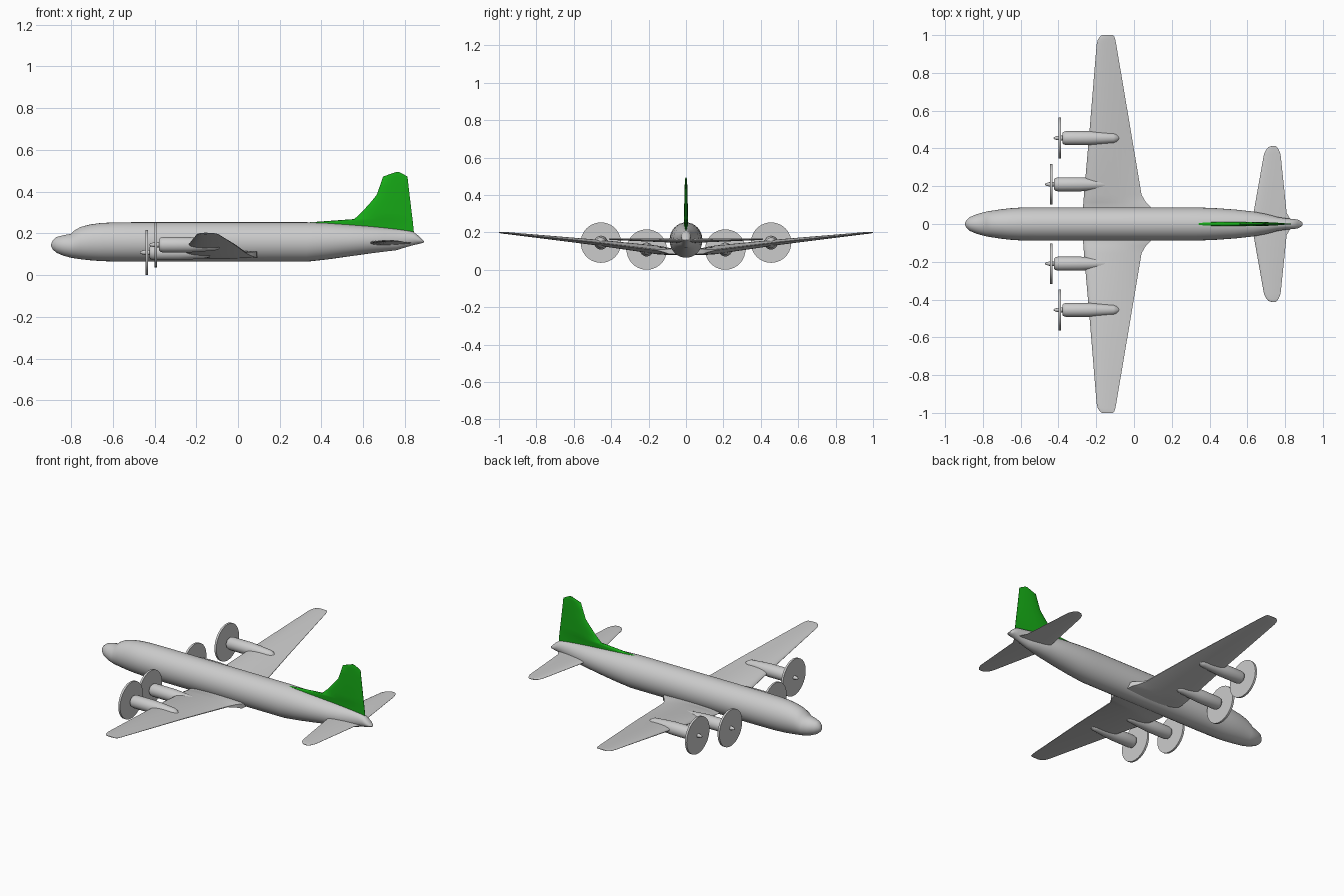
import bpy, bmesh, math


def material(name, rgb):
    m = bpy.data.materials.new(name)
    m.diffuse_color = (*rgb, 1)
    return m


GREY = material("light grey", (0.6, 0.6, 0.6))
GREEN = material("tail green", (0.008, 0.4, 0.008))


def loft(name, rings, mat, mirror=False, angle=40):
    """Skin a list of equal-length closed rings and cap both ends."""
    bm = bmesh.new()
    vs = [[bm.verts.new(p) for p in r] for r in rings]
    n = len(rings[0])
    for a, b in zip(vs, vs[1:]):
        for i in range(n):
            j = (i + 1) % n
            bm.faces.new((a[i], a[j], b[j], b[i]))
    bm.faces.new(vs[0])
    bm.faces.new(vs[-1])
    bmesh.ops.recalc_face_normals(bm, faces=bm.faces)
    me = bpy.data.meshes.new(name)
    bm.to_mesh(me)
    bm.free()
    me.materials.append(mat)
    ob = bpy.data.objects.new(name, me)
    bpy.context.collection.objects.link(ob)
    bpy.ops.object.select_all(action='DESELECT')
    ob.select_set(True)
    bpy.context.view_layer.objects.active = ob
    bpy.ops.object.shade_smooth_by_angle(angle=math.radians(angle))
    if mirror:
        mod = ob.modifiers.new("Mirror", 'MIRROR')
        mod.use_axis = (False, True, False)
    return ob


def oval(x, y, z, ry, rz, n=32):
    return [(x, y + ry * math.cos(2 * math.pi * i / n), z + rz * math.sin(2 * math.pi * i / n))
            for i in range(n)]


def airfoil(le, te, thick, n=12, blunt=0.06):
    """Streamlined closed outline as (x, offset) pairs from leading to trailing edge."""
    us = [(1 - math.cos(math.pi * i / n)) / 2 for i in range(n + 1)]

    def half(u):
        h = 5 * (0.2969 * u ** 0.5 - 0.126 * u - 0.3516 * u**2 + 0.2843 * u**3 - 0.1015 * u**4)
        return thick * (h * (1 - blunt) + blunt * 0.5 * u)
    upper = [(le + (te - le) * u, half(u)) for u in us]
    lower = [(le + (te - le) * u, -half(u)) for u in reversed(us[1:])]
    return upper + lower


# Fuselage: x, top z, bottom z, half width
body = [(-0.895, 0.148, 0.138, 0.005), (-0.888, 0.166, 0.123, 0.02), (-0.87, 0.182, 0.107, 0.036),
        (-0.835, 0.191, 0.092, 0.051), (-0.80, 0.197, 0.083, 0.061), (-0.783, 0.214, 0.08, 0.065),
        (-0.755, 0.230, 0.076, 0.070), (-0.71, 0.242, 0.071, 0.077), (-0.66, 0.249, 0.067, 0.083),
        (-0.60, 0.252, 0.065, 0.087), (-0.50, 0.253, 0.064, 0.088), (0.33, 0.253, 0.064, 0.088),
        (0.43, 0.249, 0.075, 0.084), (0.53, 0.242, 0.089, 0.077), (0.63, 0.234, 0.103, 0.066),
        (0.70, 0.227, 0.112, 0.053), (0.76, 0.220, 0.119, 0.037), (0.81, 0.213, 0.135, 0.029),
        (0.84, 0.207, 0.143, 0.027), (0.865, 0.188, 0.149, 0.024), (0.885, 0.167, 0.154, 0.015),
        (0.892, 0.161, 0.156, 0.005)]
loft("fuselage", [oval(x, 0, (t + b) / 2, w, (t - b) / 2) for x, t, b, w in body], GREY)

# Main wings: y, leading x, trailing x, mid z, thickness, trailing bluntness
wing = [(0.0, -0.27, 0.10, 0.095, 0.055, 0.5), (0.09, -0.27, 0.088, 0.098, 0.055, 0.5),
        (0.115, -0.268, 0.063, 0.101, 0.053, 0.3), (0.155, -0.265, 0.04, 0.106, 0.05, 0.08),
        (0.50, -0.235, -0.018, 0.148, 0.032, 0.08), (0.95, -0.198, -0.094, 0.195, 0.012, 0.08),
        (0.975, -0.192, -0.099, 0.197, 0.01, 0.08), (0.993, -0.18, -0.104, 0.199, 0.008, 0.08),
        (1.0, -0.168, -0.112, 0.20, 0.004, 0.08)]
loft("main_wings", [[(x, y, z + o) for x, o in airfoil(le, te, t, blunt=bl)]
                    for y, le, te, z, t, bl in wing], GREY, mirror=True)

# Tailplane
stab = [(0.0, 0.615, 0.84, 0.153, 0.024), (0.03, 0.622, 0.825, 0.154, 0.023),
        (0.06, 0.633, 0.808, 0.155, 0.022), (0.37, 0.688, 0.776, 0.163, 0.011),
        (0.395, 0.70, 0.766, 0.163, 0.009), (0.408, 0.715, 0.757, 0.163, 0.007),
        (0.413, 0.73, 0.75, 0.163, 0.004)]
loft("tailplane", [[(x, y, z + o) for x, o in airfoil(le, te, t)]
                   for y, le, te, z, t in stab], GREY, mirror=True)

# Tail fin with long dorsal fillet: z, leading x, trailing x, thickness
fin = [(0.20, 0.33, 0.843, 0.022), (0.252, 0.332, 0.838, 0.022), (0.268, 0.557, 0.836, 0.022),
       (0.30, 0.592, 0.832, 0.021), (0.35, 0.637, 0.826, 0.02), (0.383, 0.664, 0.822, 0.018),
       (0.425, 0.679, 0.817, 0.016), (0.472, 0.695, 0.812, 0.013), (0.484, 0.73, 0.79, 0.011),
       (0.493, 0.755, 0.772, 0.006)]
loft("tail_fin", [[(x, o, z) for x, o in airfoil(le, te, t)] for z, le, te, t in fin], GREEN)

# Engines: mirrored nacelle, propeller disc and spinner for each position
nacelle = [(0.0, 0.026), (0.006, 0.033), (0.02, 0.037), (0.14, 0.037), (0.20, 0.033),
           (0.27, 0.027), (0.285, 0.022), (0.302, 0.006)]
spinner = [(-0.032, 0.003), (-0.026, 0.007), (-0.012, 0.011), (0.02, 0.013)]
for label, x, y, z in (("inner", -0.438, 0.21, 0.108), ("outer", -0.393, 0.455, 0.145)):
    loft(label + "_nacelles", [oval(x + 0.014 + d, y, z, r, r, 24) for d, r in nacelle],
         GREY, mirror=True)
    loft(label + "_propeller_discs", [oval(x + d, y, z, 0.108, 0.108, 40) for d in (-0.006, 0.006)],
         GREY, mirror=True)
    loft(label + "_spinners", [oval(x + d, y, z, r, r, 16) for d, r in spinner], GREY, mirror=True)
